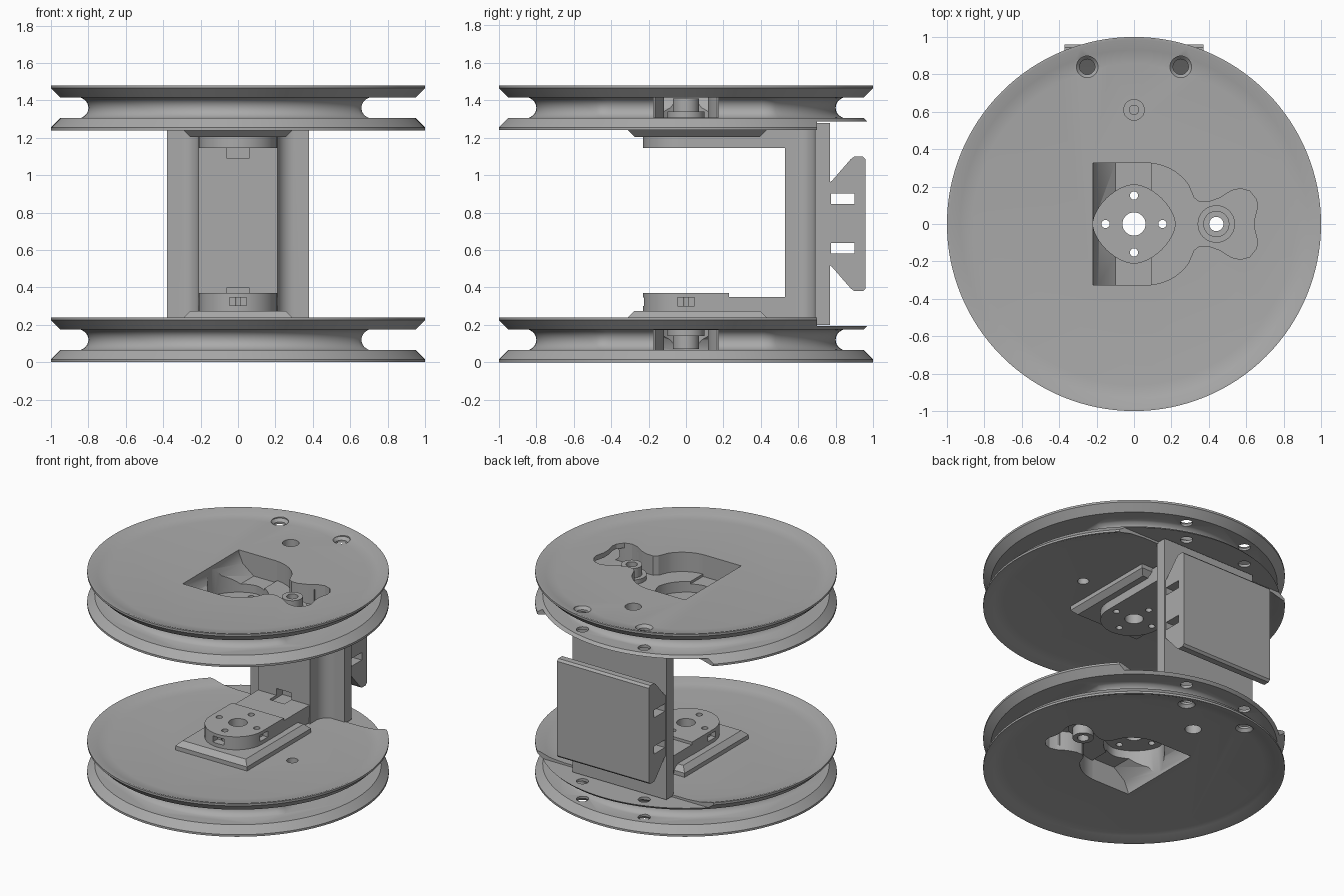
import bpy, bmesh
from math import sin, cos, pi, radians, copysign
from mathutils import Matrix

old = bpy.data.objects.get("Cube")
if old:
    bpy.data.objects.remove(old, do_unlink=True)

H = 1.48
grey = bpy.data.materials.new("plain_grey")
grey.use_nodes = True
COLOUR = (0.40, 0.40, 0.40, 1)
grey.diffuse_color = COLOUR
grey.node_tree.nodes["Principled BSDF"].inputs["Base Color"].default_value = COLOUR


def loft(name, rings):
    """Solid through rings with equal point counts, capped at both ends."""
    bm = bmesh.new()
    rows = [[bm.verts.new(p) for p in ring] for ring in rings]
    n = len(rows[0])
    for a, b in zip(rows, rows[1:]):
        for i in range(n):
            j = (i + 1) % n
            bm.faces.new((a[i], a[j], b[j], b[i]))
    bm.faces.new(rows[0])
    bm.faces.new(rows[-1])
    bmesh.ops.recalc_face_normals(bm, faces=bm.faces)
    mesh = bpy.data.meshes.new(name)
    bm.to_mesh(mesh)
    bm.free()
    mesh.materials.append(grey)
    ob = bpy.data.objects.new(name, mesh)
    bpy.context.collection.objects.link(ob)
    return ob


def prism(name, pts, lo, hi, axis="z"):
    place = {"z": lambda u, v, w: (u, v, w), "x": lambda u, v, w: (w, u, v),
             "y": lambda u, v, w: (u, w, v)}[axis]
    return loft(name, [[place(u, v, w) for u, v in pts] for w in (lo, hi)])


def rect(x0, x1, y0, y1):
    return [(x0, y0), (x1, y0), (x1, y1), (x0, y1)]


def arc(x, y, r, a0, a1, n=16):
    return [(x + r * cos(radians(a0 + (a1 - a0) * i / n)),
             y + r * sin(radians(a0 + (a1 - a0) * i / n))) for i in range(n + 1)]


def circle(x, y, r, n=32):
    return arc(x, y, r, 0, 360, n)[:-1]


def lathe(name, profile, n=128):
    return loft(name, [[(x, y, z) for x, y in circle(0, 0, r, n)] for r, z in profile])


def combine(base, parts, op):
    for part in parts:
        mod = base.modifiers.new("join", "BOOLEAN")
        mod.object, mod.operation, mod.solver = part, op, "EXACT"
    deps = bpy.context.evaluated_depsgraph_get()
    mesh = bpy.data.meshes.new_from_object(base.evaluated_get(deps))
    base.modifiers.clear()
    base.data = mesh
    for part in parts:
        bpy.data.objects.remove(part, do_unlink=True)


def smooth(ob):
    bpy.ops.object.select_all(action="DESELECT")
    ob.select_set(True)
    bpy.context.view_layer.objects.active = ob
    bpy.ops.object.shade_smooth_by_angle(angle=radians(30))


def horn_holes(lo, hi):
    spots = [(0, 0, 0.062)] + [(0.152 * cos(k * pi / 2), 0.152 * sin(k * pi / 2), 0.022)
                               for k in range(4)]
    return [prism("hole", circle(*s), lo, hi) for s in spots]


# Reel: two dished flanges
rim = [(0.86, 0.03), (0.93, 0.022), (0.985, 0), (1, 0), (1, 0.015), (0.95, 0.065)]
reel = lathe("lower_reel", rim)
inner = lathe("inner_flange", [(r, 0.24 - z) for r, z in rim])
# Notch that lets the backplate stand on the inner flange
combine(inner, [prism("notch", rect(-1.2, 1.2, 0.7, 1.2), 0.194, 0.4)], "DIFFERENCE")


# Hub with a hollow groove, flattened on one side
def hub_ring(z):
    d = 0.055 - (max(0, 0.055 ** 2 - (z - 0.12) ** 2)) ** 0.5
    d = min(d, 0.045)
    return [(min(x, 0.66 + d), y, z) for x, y in circle(0, 0, 0.8 + d, 128)]


hub = loft("hub", [hub_ring(0.055 + 0.13 * i / 16) for i in range(17)])

# Raised seat under the arm
seat = loft("arm_seat", [[(x, y, z) for x, y in rect(-0.29 + t, 0.29 - t, -0.31 + t, 0.43 - t)]
                         for z, t in ((0.18, 0), (0.24, 0), (0.275, 0.035))])
combine(reel, [hub, inner, seat], "UNION")

# Keyhole pocket in the outer face, its bulb opening into the groove
half = ([(-0.1, 0.325), (0.07, 0.325)] + arc(0.07, 0.055, 0.27, 80, 35, 8)
        + [(0.32, 0.14), (0.35, 0.118), (0.40, 0.118), (0.46, 0.14), (0.52, 0.178),
           (0.57, 0.19), (0.62, 0.175), (0.655, 0.13), (0.66, 0.09), (0.645, 0.03)])
keyhole = half + [(x, -y) for x, y in reversed(half)]
ramp = [(-0.22, -0.1), (-0.22, 0.05), (-0.19, 0.12), (-0.1, 0.19), (0.09, 0.19), (0.09, -0.1)]
horn = [(0.22 * copysign(abs(x) ** 1.2, x), 0.21 * copysign(abs(y) ** 1.2, y))
        for x, y in circle(0, 0, 1, 48)]
cuts = [prism("pocket", keyhole, -0.1, 0.172),
        prism("ramp", ramp, -0.325, 0.325, "y"),
        prism("horn_recess", horn, 0.05, 0.25),
        prism("side_mouth", rect(0.5, 0.9, -0.175, 0.175), 0.0655, 0.172)]
combine(reel, cuts, "DIFFERENCE")

# Screw post in the bulb
post = [prism("post", circle(0.44, 0, 0.07), 0.07, 0.19),
        prism("post_foot", circle(0.44, 0, 0.1), 0.14, 0.185)]
combine(reel, post, "UNION")

# Bolt holes
bolts = [prism("hole", circle(0.44, 0, 0.038), -0.1, 0.4),
         prism("hole", circle(0, 0.61, 0.025), -0.1, 0.4),
         prism("sink", circle(0, 0.61, 0.055), -0.1, 0.1)]
for s in (-1, 1):
    bolts.append(loft("rim_hole", [[(x, y, z) for x, y in circle(0.25 * s, 0.84, r)]
                                   for r, z in ((0.058, -0.1), (0.058, 0.03), (0.041, 0.05),
                                                (0.041, 0.4))]))
combine(reel, bolts + horn_holes(-0.1, 0.4), "DIFFERENCE")

# Upper reel is the mirrored lower one
upper = bpy.data.objects.new("upper_reel", reel.data.copy())
bpy.context.collection.objects.link(upper)
upper.data.transform(Matrix.Translation((0, 0, H)) @ Matrix.Scale(-1, 4, (0, 0, 1)))
upper.data.flip_normals()

# Bracket: backplate, spine with coved sides, arms
bracket = prism("bracket", rect(-0.38, 0.38, 0.69, 0.77), 0.2, H - 0.2)
cove = arc(0.30, 0.60, 0.09, 180, 90, 10)
spine = [(-0.21, 0.53), (0.21, 0.53)] + cove + [(0.30, 0.72), (-0.30, 0.72)]
spine += [(-x, y) for x, y in reversed(cove)]
tongue = arc(0, -0.02, 0.21, 180, 360, 24)
parts = [prism("spine", spine, 0.212, H - 0.212),
         prism("lower_arm", rect(-0.208, 0.208, 0, 0.6), 0.262, 0.35),
         prism("lower_pad", tongue + [(0.21, 0.23), (-0.21, 0.23)], 0.265, 0.37),
         prism("upper_arm", tongue + [(0.21, 0.58), (-0.21, 0.58)], 1.145, 1.216)]
parts += [prism("arm_root", rect(-0.205, 0.205, 0.36, 0.61), lo, hi)
          for lo, hi in ((0.22, 0.3), (1.18, 1.26))]
# Belt panel behind the plate
panel = [(0.75, 0.53), (0.78, 0.51), (0.88, 0.395), (0.9, 0.38), (0.945, 0.38), (0.96, 0.395)]
panel += [(y, H - z) for y, z in reversed(panel)]
parts.append(prism("back_panel", panel, -0.372, 0.372, "x"))
combine(bracket, parts, "UNION")

# Slots through the panel, nut slots in the arms, wall slots
slots = [prism("slot", rect(0.775, 0.9, z - 0.028, z + 0.028), -0.5, 0.5, "x")
         for z in (0.61, 0.875)]
slots += [prism("slot", rect(-0.045, 0.045, 0.302, 0.347), -0.4, -0.17, "y")]
slots += [prism("slot", rect(-0.045, 0.045, 0.302, 0.347), a, b, "x")
          for a, b in ((-0.4, -0.17), (0.17, 0.4))]
slots += [prism("slot", rect(-0.06, 0.06, lo, hi), 0.45, 0.6, "y")
          for lo, hi in ((0.33, 0.40), (1.09, 1.16))]
combine(bracket, slots + horn_holes(0.1, 1.4), "DIFFERENCE")

for ob in (reel, upper, bracket):
    smooth(ob)
